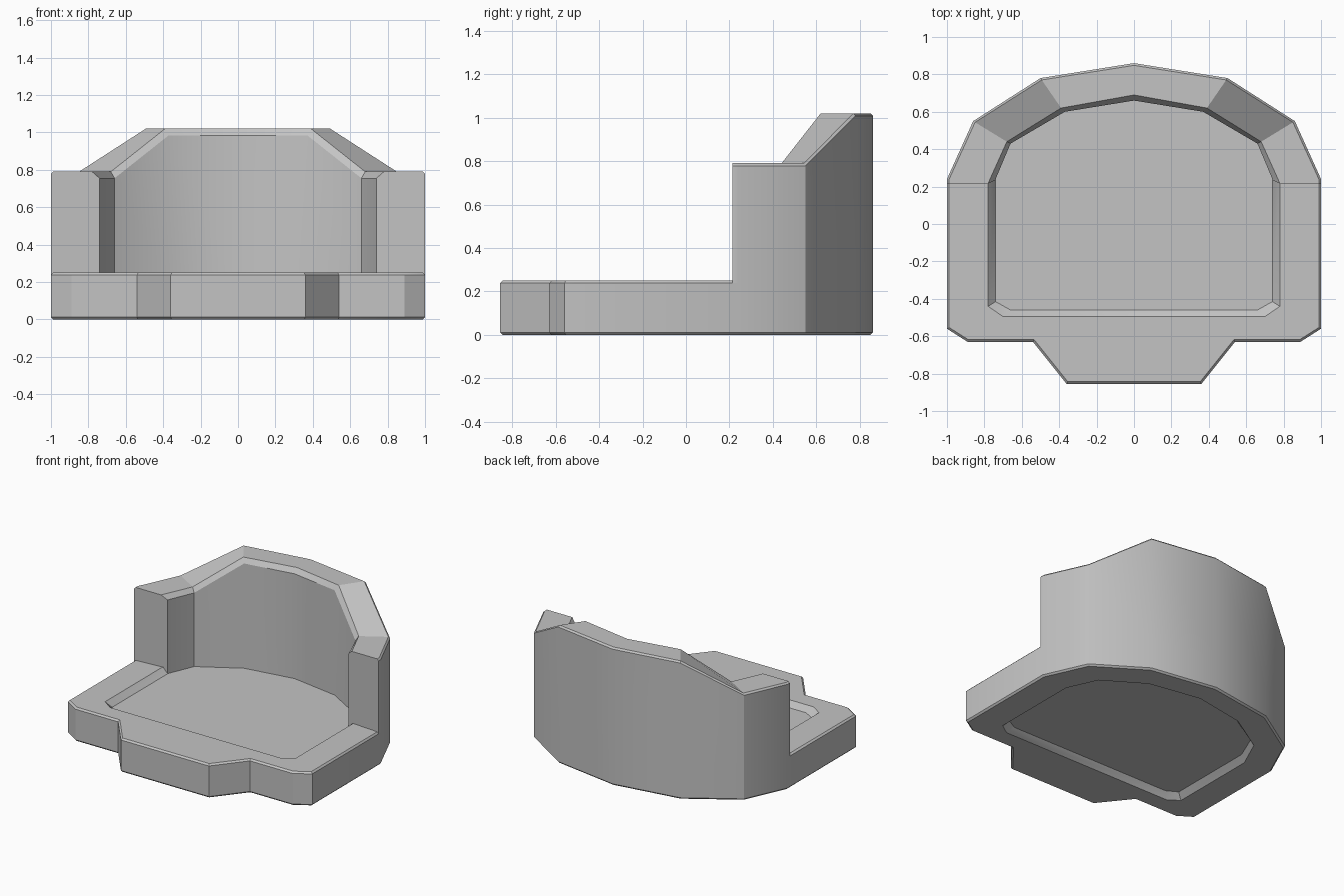
import bpy, bmesh, math
from mathutils import Vector

cube = bpy.data.objects.get("Cube")
if cube:
    bpy.data.objects.remove(cube, do_unlink=True)

BEVEL = 0.012
PLATE_TOP = 0.25
RECESS = 0.04
CHAMFER = 0.035

grey = bpy.data.materials.new("plain_grey")
grey.use_nodes = True
grey.diffuse_color = (0.55, 0.55, 0.55, 1)
grey.node_tree.nodes["Principled BSDF"].inputs["Base Color"].default_value = (0.55, 0.55, 0.55, 1)


def mirrored(half):
    """Closed loop from its +x half, listed from back to front."""
    return half + [(-x, y) for x, y in reversed(half) if x > 0]


def inset(loop, dist):
    """Move a clockwise loop inward by dist with mitred corners."""
    pts = [Vector(p) for p in loop]
    result = []
    for i, p in enumerate(pts):
        a = (p - pts[i - 1]).normalized()
        b = (pts[(i + 1) % len(pts)] - p).normalized()
        na, nb = Vector((a.y, -a.x)), Vector((b.y, -b.x))
        result.append(p + (na + nb) * (dist / (1 + na.dot(nb))))
    return result


def add_ring(bm, loop, z):
    return [bm.verts.new((p[0], p[1], z)) for p in loop]


def bridge(bm, a, b):
    n = len(a)
    for i in range(n):
        j = (i + 1) % n
        bm.faces.new((a[i], a[j], b[j], b[i]))


def fill_between(bm, outer, inner):
    """Flat face with a hole."""
    edges = []
    for ring in (outer, inner):
        for i, v in enumerate(ring):
            edges.append(bm.edges.get((ring[i - 1], v)))
    bmesh.ops.triangle_fill(bm, use_beauty=True, edges=edges)


def finish(bm, name):
    bmesh.ops.recalc_face_normals(bm, faces=bm.faces)
    mesh = bpy.data.meshes.new(name)
    bm.to_mesh(mesh)
    bm.free()
    mesh.materials.append(grey)
    obj = bpy.data.objects.new(name, mesh)
    bpy.context.collection.objects.link(obj)
    bpy.ops.object.select_all(action='DESELECT')
    obj.select_set(True)
    bpy.context.view_layer.objects.active = obj
    bpy.ops.object.shade_smooth_by_angle(angle=math.radians(30))


# Plan loops: outer edge, recess rim and recess floor
outline = mirrored([(0, 0.86), (0.5, 0.78), (0.86, 0.55), (1, 0.24),
                    (1, -0.56), (0.89, -0.63), (0.54, -0.63), (0.36, -0.855)])
rim = mirrored([(0, 0.69), (0.39, 0.62), (0.68, 0.44),
                (0.78, 0.22), (0.78, -0.44), (0.7, -0.495)])
floor = mirrored([(0, 0.66), (0.37, 0.6), (0.66, 0.43),
                  (0.74, 0.24), (0.74, -0.415), (0.66, -0.46)])

# Base plate with bevelled edge and a shallow recess above and below
bm = bmesh.new()
small = inset(outline, BEVEL)
sides = [add_ring(bm, small, 0), add_ring(bm, outline, BEVEL),
         add_ring(bm, outline, PLATE_TOP - BEVEL), add_ring(bm, small, PLATE_TOP)]
for lower, upper in zip(sides, sides[1:]):
    bridge(bm, lower, upper)
for edge_ring, z, depth in ((sides[0], 0, RECESS), (sides[-1], PLATE_TOP, -RECESS)):
    rim_ring = add_ring(bm, rim, z)
    floor_ring = add_ring(bm, floor, z + depth)
    bridge(bm, rim_ring, floor_ring)
    bm.faces.new(floor_ring)
    fill_between(bm, edge_ring, rim_ring)
finish(bm, "base_plate")

# Curved back wall: (outer point, inner rim, inner face, top height)
LOW, HIGH = 0.79, 1.02
half = [((0, 0.86), (0, 0.69), (0, 0.66), HIGH),
        ((0.5, 0.78), (0.39, 0.62), (0.37, 0.6), HIGH),
        ((0.86, 0.55), (0.68, 0.44), (0.66, 0.43), LOW),
        ((1, 0.24), (0.77, 0.24), (0.737, 0.247), LOW),
        ((1, 0.215), (0.78, 0.215), (0.74, 0.235), LOW)]
flip = [tuple((-p[0], p[1]) for p in s[:3]) + (s[3],) for s in half[1:]]
stations = flip[::-1] + half

bm = bmesh.new()
sections = []
for outer, edge, face, top in stations:
    outer, edge, face = Vector(outer), Vector(edge), Vector(face)
    lip = outer + (edge - outer).normalized() * BEVEL
    profile = [(outer, PLATE_TOP - BEVEL), (outer, top - BEVEL), (lip, top),
               (edge, top), (face, top - CHAMFER), (face, PLATE_TOP - RECESS)]
    sections.append([bm.verts.new((p.x, p.y, z)) for p, z in profile])
for a, b in zip(sections, sections[1:]):
    bridge(bm, a, b)
bm.faces.new(sections[0])
bm.faces.new(sections[-1])
finish(bm, "back_wall")
